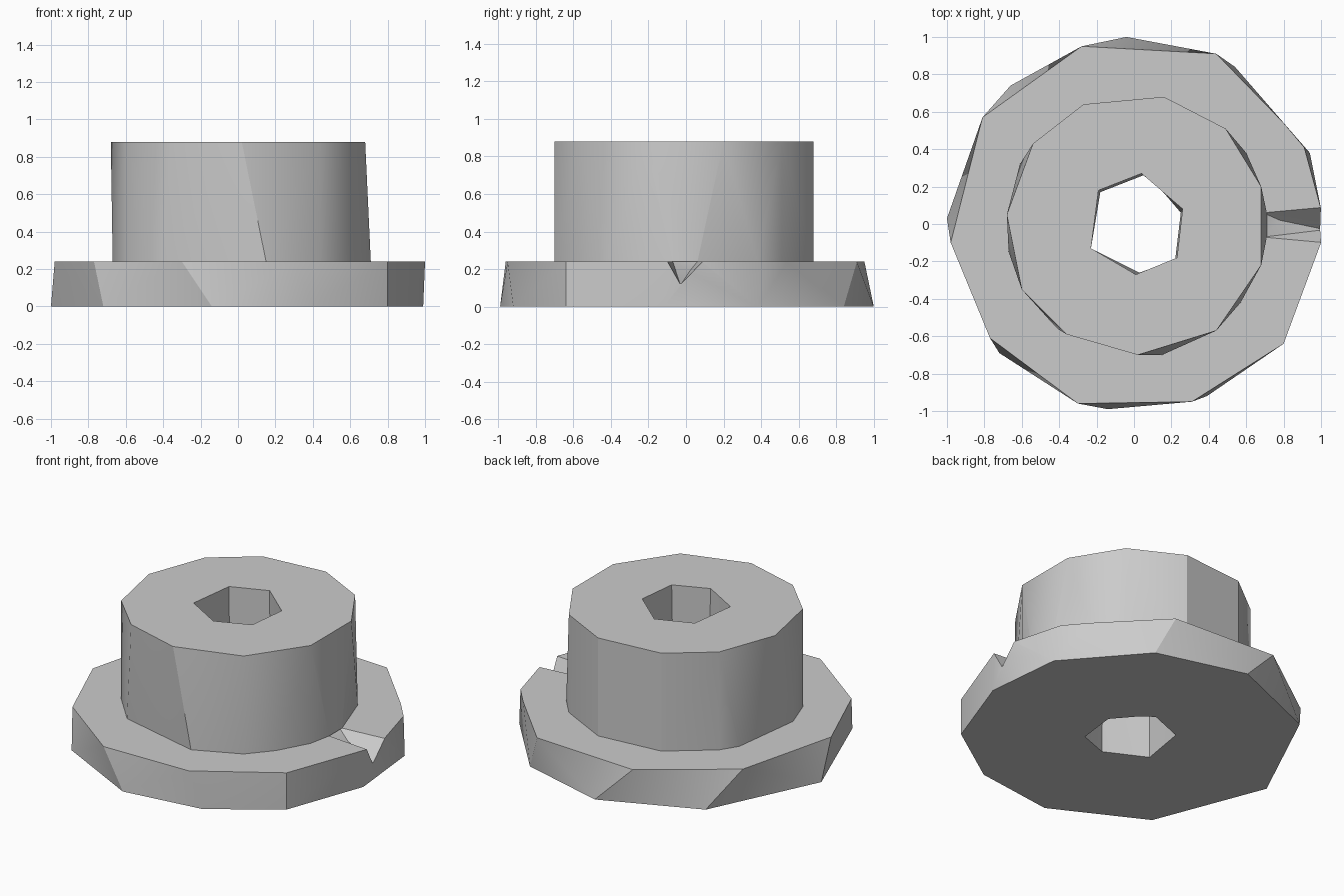
import bpy
import bmesh

default = bpy.data.objects.get("Cube")
if default:
    bpy.data.objects.remove(default, do_unlink=True)

grey = bpy.data.materials.new("plain grey")
grey.use_nodes = True
grey.diffuse_color = (0.6, 0.6, 0.6, 1)
shader = next(n for n in grey.node_tree.nodes if n.type == "BSDF_PRINCIPLED")
shader.inputs["Base Color"].default_value = grey.diffuse_color


def at_height(outline, z):
    """Lift a flat outline to a given height."""
    return [(x, y, z) for x, y in outline]


def hull_object(name, points):
    """Make a faceted solid that wraps the given points."""
    bm = bmesh.new()
    for point in points:
        bm.verts.new(point)
    result = bmesh.ops.convex_hull(bm, input=bm.verts)
    unused = {v for v in result["geom_interior"] + result["geom_unused"]
              if isinstance(v, bmesh.types.BMVert)}
    bmesh.ops.delete(bm, geom=list(unused), context="VERTS")
    bmesh.ops.dissolve_limit(bm, angle_limit=0.002, verts=bm.verts, edges=bm.edges)
    bmesh.ops.recalc_face_normals(bm, faces=bm.faces)
    mesh = bpy.data.meshes.new(name)
    bm.to_mesh(mesh)
    bm.free()
    mesh.materials.append(grey)
    obj = bpy.data.objects.new(name, mesh)
    bpy.context.scene.collection.objects.link(obj)
    return obj


def combine(target, tool, operation):
    """Apply a boolean and remove the tool object."""
    tool.hide_render = True
    modifier = target.modifiers.new(operation.lower(), "BOOLEAN")
    modifier.operation = operation
    modifier.solver = "EXACT"
    modifier.object = tool
    bpy.context.view_layer.objects.active = target
    bpy.ops.object.modifier_apply(modifier=modifier.name)
    bpy.data.objects.remove(tool, do_unlink=True)


FLANGE_TOP, HUB_TOP = 0.24, 0.88

# Flange: wide irregular disc whose rim twists between bottom and top
rim_bottom = [(-1, .03), (-.66, .74), (-.04, 1), (.54, .84), (.94, .38),
              (.99, -.12), (.8, -.64), (.39, -.92), (-.14, -.99), (-.72, -.69)]
rim_top = [(-.98, -.1), (-.81, .57), (-.28, .95), (.44, .91), (.8, .54),
           (.91, .41), (1, .08), (1, -.1), (.8, -.64), (.31, -.95),
           (-.3, -.96), (-.77, -.61)]
bushing = hull_object("flanged_bushing",
                      at_height(rim_bottom, 0) + at_height(rim_top, FLANGE_TOP))

# Index notch: V-shaped groove running from the rim in to the hub
notch_mouth = [(.69, -.07), (.69, .06), (1.02, .09), (1.02, -.1)]
notch_floor = [(1.02, -.03, .115), (.78, .02, .19)]
notch = hull_object("notch_cutter",
                    at_height(notch_mouth, FLANGE_TOP)
                    + at_height(notch_mouth, FLANGE_TOP + .05) + notch_floor)
combine(bushing, notch, "DIFFERENCE")

# Hub: narrower faceted barrel standing on the flange
hub_bottom = [(.71, .06), (.71, -.07), (.68, -.22), (.57, -.42), (.44, -.57),
              (.15, -.7), (-.41, -.56), (-.6, -.35), (-.67, -.15), (-.61, .32),
              (-.54, .43), (-.27, .64), (.16, .68), (.49, .51), (.6, .38)]
hub_top = [(-.27, .64), (.16, .68), (.49, .51), (.68, .2), (.68, -.22),
           (.44, -.57), (.02, -.7), (-.36, -.59), (-.6, -.35), (-.68, .05),
           (-.54, .43)]
hub = hull_object("hub", at_height(hub_bottom, FLANGE_TOP) + at_height(hub_top, HUB_TOP))
combine(bushing, hub, "UNION")

# Bore: roughly hexagonal through hole
bore_top = [(.04, .27), (.26, .08), (.23, -.18), (.01, -.27), (-.23, -.13), (-.19, .18)]
bore_bottom = [(.05, .26), (.13, .2), (.25, .06), (.22, -.19), (.03, -.26),
               (-.23, -.13), (-.18, .17)]
bore = hull_object("bore_cutter",
                   at_height(bore_bottom, -.02) + at_height(bore_top, HUB_TOP + .02))
combine(bushing, bore, "DIFFERENCE")

# Soft shading across shallow facets, crisp at real edges
for obj in bpy.context.selected_objects:
    obj.select_set(False)
bushing.select_set(True)
bpy.context.view_layer.objects.active = bushing
bpy.ops.object.shade_smooth_by_angle(angle=0.52)
